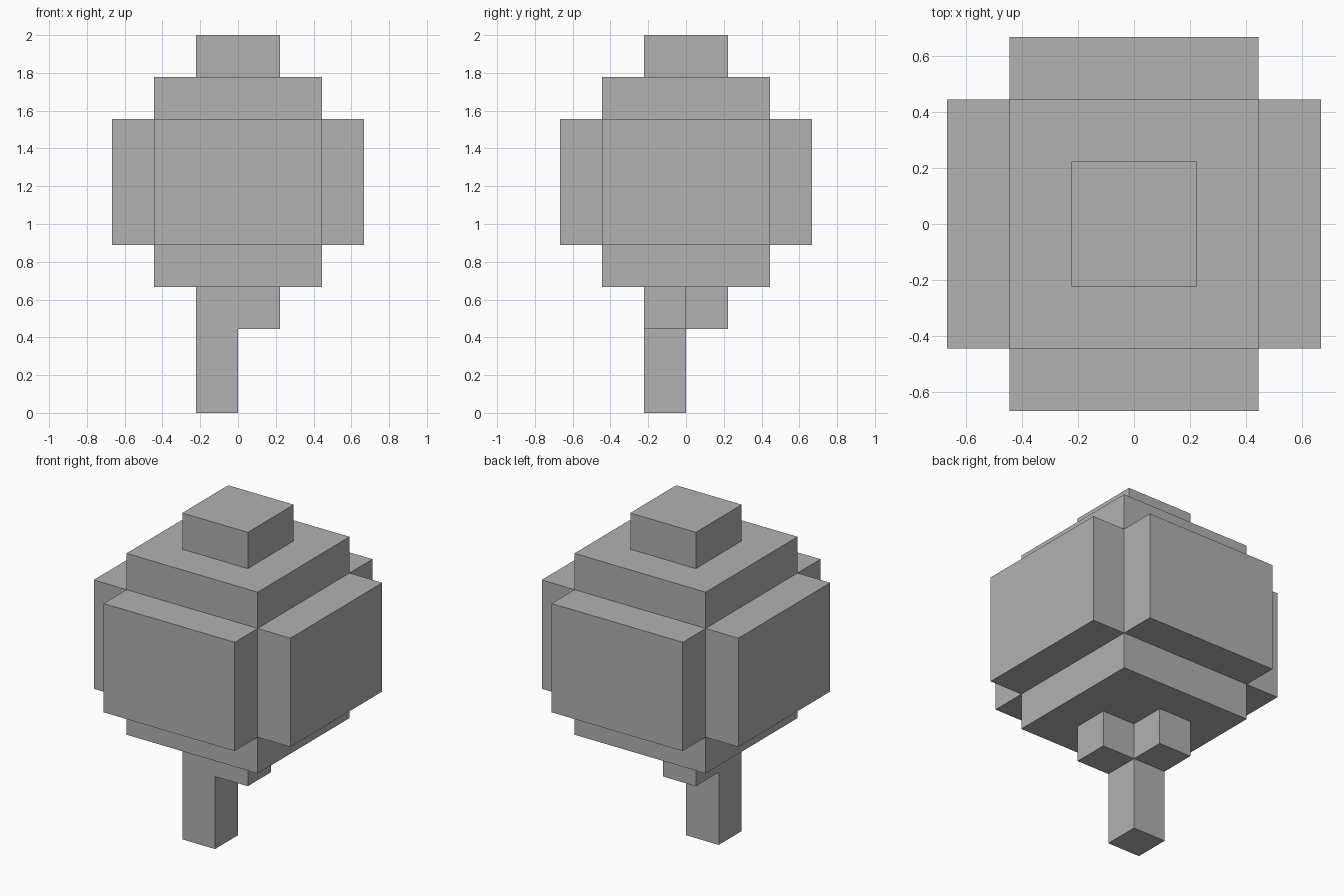
import bpy, bmesh, math
from itertools import product
from mathutils import Vector

if "Cube" in bpy.data.objects:
    bpy.data.objects.remove(bpy.data.objects["Cube"], do_unlink=True)

U = 2 / 9  # edge of one block

grey = bpy.data.materials.new("plain grey")
grey.use_nodes = True
colour = (0.445, 0.445, 0.445, 1)
grey.diffuse_color = colour
grey.node_tree.nodes["Principled BSDF"].inputs["Base Color"].default_value = colour


def box(x, y, z):
    """Set of block cells filling the given ranges."""
    return set(product(range(*x), range(*y), range(*z)))


# Each part is a union of boxes, measured in blocks
wide, mid, small = (-3, 3), (-2, 2), (-1, 1)
parts = {
    "trunk": box((-1, 0), (-1, 0), (0, 3)),
    "branch_stubs": box((0, 1), (-1, 0), (2, 3)) | box((-1, 0), (0, 1), (2, 3)),
    "crown": box(mid, mid, (3, 8)) | box(wide, mid, (4, 7)) | box(mid, wide, (4, 7)),
    "crown_tip": box(small, small, (8, 9)),
}
solid = set().union(*parts.values())


def build_skin(name, cells):
    """Make the outer faces of a part, leaving out those touching other blocks."""
    bm = bmesh.new()
    for cell in sorted(cells):
        for axis, sign in product(range(3), (-1, 1)):
            neighbour = list(cell)
            neighbour[axis] += sign
            if tuple(neighbour) in solid:
                continue
            n, a, b = (Vector() for _ in range(3))
            n[axis] = sign / 2
            a[(axis + 1) % 3] = 0.5
            b[(axis + 2) % 3] = sign / 2
            mid_point = Vector(cell) + Vector((0.5, 0.5, 0.5)) + n
            corners = (-a - b, a - b, a + b, b - a)
            bm.faces.new([bm.verts.new((mid_point + c) * U) for c in corners])
    bmesh.ops.remove_doubles(bm, verts=bm.verts, dist=0.001)
    bmesh.ops.dissolve_limit(bm, angle_limit=math.radians(1),
                             verts=bm.verts, edges=bm.edges)
    mesh = bpy.data.meshes.new(name)
    bm.to_mesh(mesh)
    bm.free()
    mesh.materials.append(grey)
    obj = bpy.data.objects.new(name, mesh)
    bpy.context.collection.objects.link(obj)


for name, cells in parts.items():
    build_skin(name, cells)
